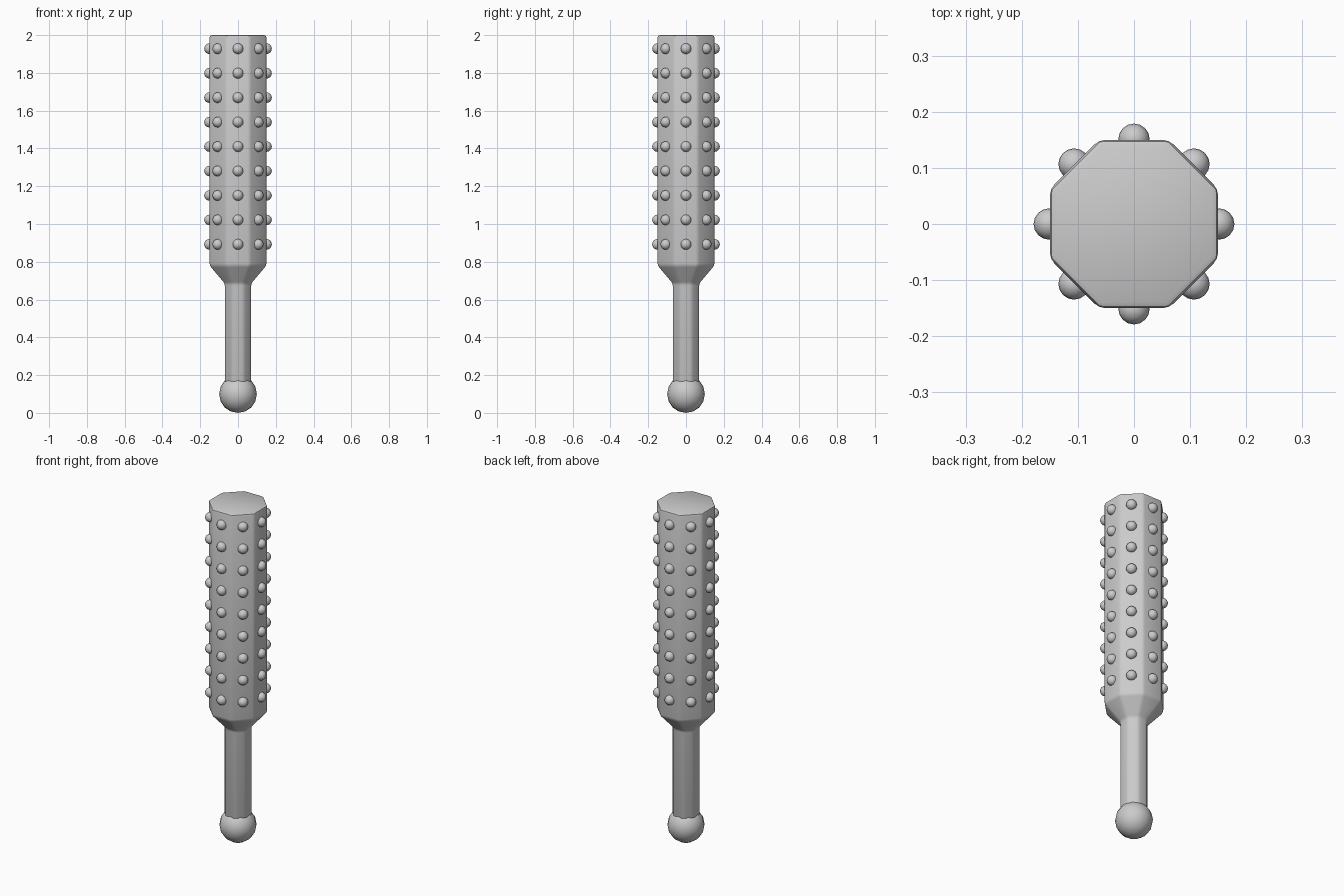
import bpy, bmesh, math
from mathutils import Matrix, Vector

if "Cube" in bpy.data.objects:
    bpy.data.objects.remove(bpy.data.objects["Cube"])

SIDES = 8


def finish(name, bm, angle):
    bmesh.ops.recalc_face_normals(bm, faces=bm.faces)
    mesh = bpy.data.meshes.new(name)
    bm.to_mesh(mesh)
    bm.free()
    ob = bpy.data.objects.new(name, mesh)
    bpy.context.collection.objects.link(ob)
    bpy.ops.object.select_all(action='DESELECT')
    ob.select_set(True)
    bpy.context.view_layer.objects.active = ob
    bpy.ops.object.shade_smooth_by_angle(angle=math.radians(angle))
    return ob


def octagon_ring(bm, apothem, z):
    r = apothem / math.cos(math.pi / SIDES)
    return [bm.verts.new((r * math.cos((i + 0.5) * math.tau / SIDES),
                          r * math.sin((i + 0.5) * math.tau / SIDES), z))
            for i in range(SIDES)]


# Octagonal club: grip, taper and thick head in one shell, edges rounded
bm = bmesh.new()
rings = [octagon_ring(bm, a, z) for a, z in
         [(0.07, 0.13), (0.07, 0.685), (0.15, 0.78), (0.15, 2.0)]]
bm.faces.new(rings[0])
bm.faces.new(rings[-1])
for lo, hi in zip(rings, rings[1:]):
    for i in range(SIDES):
        j = (i + 1) % SIDES
        bm.faces.new((lo[i], lo[j], hi[j], hi[i]))
bmesh.ops.recalc_face_normals(bm, faces=bm.faces)
bmesh.ops.bevel(bm, geom=list(bm.edges), offset=0.011, segments=2,
                profile=0.5, affect='EDGES', clamp_overlap=True)
finish("club_body", bm, 40)

# Round pommel at the foot
bm = bmesh.new()
bmesh.ops.create_uvsphere(bm, u_segments=16, v_segments=8, radius=0.1,
                          matrix=Matrix.Translation((0, 0, 0.1)))
finish("pommel", bm, 60)

# Nine rows of studs, one per flat side
bm = bmesh.new()
for row in range(9):
    z = 0.892 + row * 0.1295
    for side in range(SIDES):
        a = side * math.tau / SIDES
        pos = Vector((0.151 * math.cos(a), 0.151 * math.sin(a), z))
        bmesh.ops.create_uvsphere(
            bm, u_segments=16, v_segments=10, radius=0.028,
            matrix=Matrix.Translation(pos) @ Matrix.Rotation(a, 4, 'Z'))
finish("studs", bm, 60)
